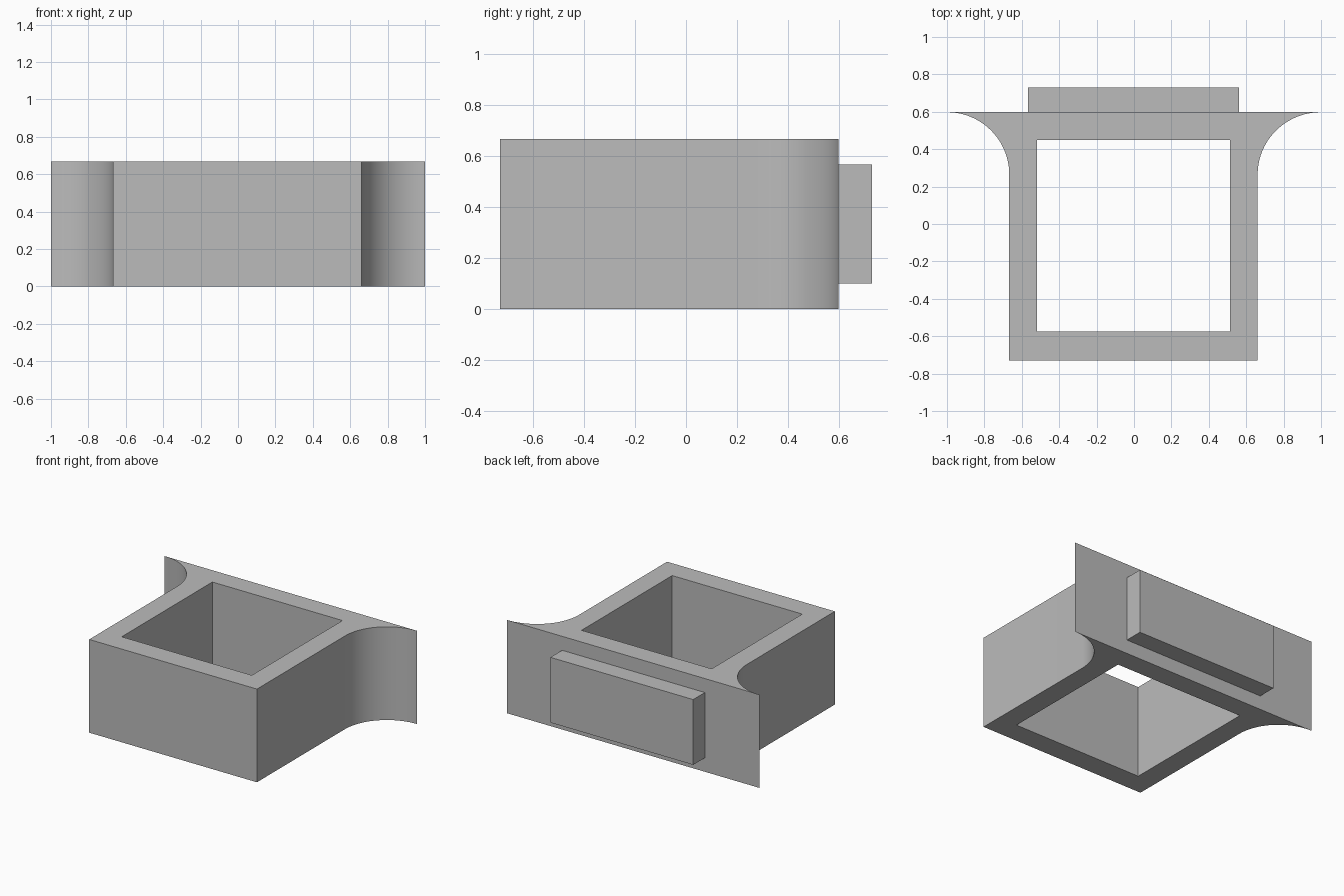
import bpy
import bmesh
from math import sin, cos, pi

cube = bpy.data.objects.get("Cube")
if cube:
    bpy.data.objects.remove(cube, do_unlink=True)

GREY = (0.5, 0.5, 0.5, 1)
HEIGHT = 0.667
BACK, FRONT = 0.598, -0.73
SHIFT = -0.003          # walls sit a touch off centre
HALF_BODY, HALF_HOLE, HALF_PLATE = 0.664, 0.515, 0.565
STEPS = 24

mat = bpy.data.materials.new("plain grey")
mat.use_nodes = True
mat.diffuse_color = GREY
mat.node_tree.nodes["Principled BSDF"].inputs["Base Color"].default_value = GREY


def extrude_profile(name, loops, z0, z1):
    """Fill nested outlines and extrude them into a solid."""
    bm = bmesh.new()
    for loop in loops:
        verts = [bm.verts.new((x, y, z0)) for x, y in loop]
        for a, b in zip(verts, verts[1:] + verts[:1]):
            bm.edges.new((a, b))
    bmesh.ops.triangle_fill(bm, edges=bm.edges[:], use_beauty=True)
    base = bm.faces[:]
    result = bmesh.ops.extrude_face_region(bm, geom=base, use_keep_orig=True)
    top = [v for v in result["geom"] if isinstance(v, bmesh.types.BMVert)]
    bmesh.ops.translate(bm, verts=top, vec=(0, 0, z1 - z0))
    bmesh.ops.recalc_face_normals(bm, faces=bm.faces[:])
    mesh = bpy.data.meshes.new(name)
    bm.to_mesh(mesh)
    bm.free()
    mesh.materials.append(mat)
    obj = bpy.data.objects.new(name, mesh)
    bpy.context.collection.objects.link(obj)
    return obj


def rectangle(half, y0, y1):
    return [(SHIFT - half, y0), (SHIFT + half, y0),
            (SHIFT + half, y1), (SHIFT - half, y1)]


def flare(side):
    """Concave quarter round from a side wall out to the back edge."""
    wall = SHIFT + side * HALF_BODY
    rx, ry = 1 - abs(wall), 0.333
    angles = [pi / 2 * i / STEPS for i in range(STEPS + 1)]
    return [(side - side * rx * cos(a), BACK - ry + ry * sin(a)) for a in angles]


# Square frame with flared back corners
outline = [(SHIFT - HALF_BODY, FRONT), (SHIFT + HALF_BODY, FRONT)]
outline += flare(1) + flare(-1)[::-1]
frame = extrude_profile("flared_frame",
                        [outline, rectangle(HALF_HOLE, -0.575, 0.45)], 0, HEIGHT)

# Raised block on the back face
extrude_profile("back_block", [rectangle(HALF_PLATE, BACK, -FRONT)], 0.1, 0.567)

# Smooth the flares, keep the corners sharp
bpy.ops.object.select_all(action="DESELECT")
frame.select_set(True)
bpy.context.view_layer.objects.active = frame
bpy.ops.object.shade_smooth_by_angle(angle=pi / 6)
